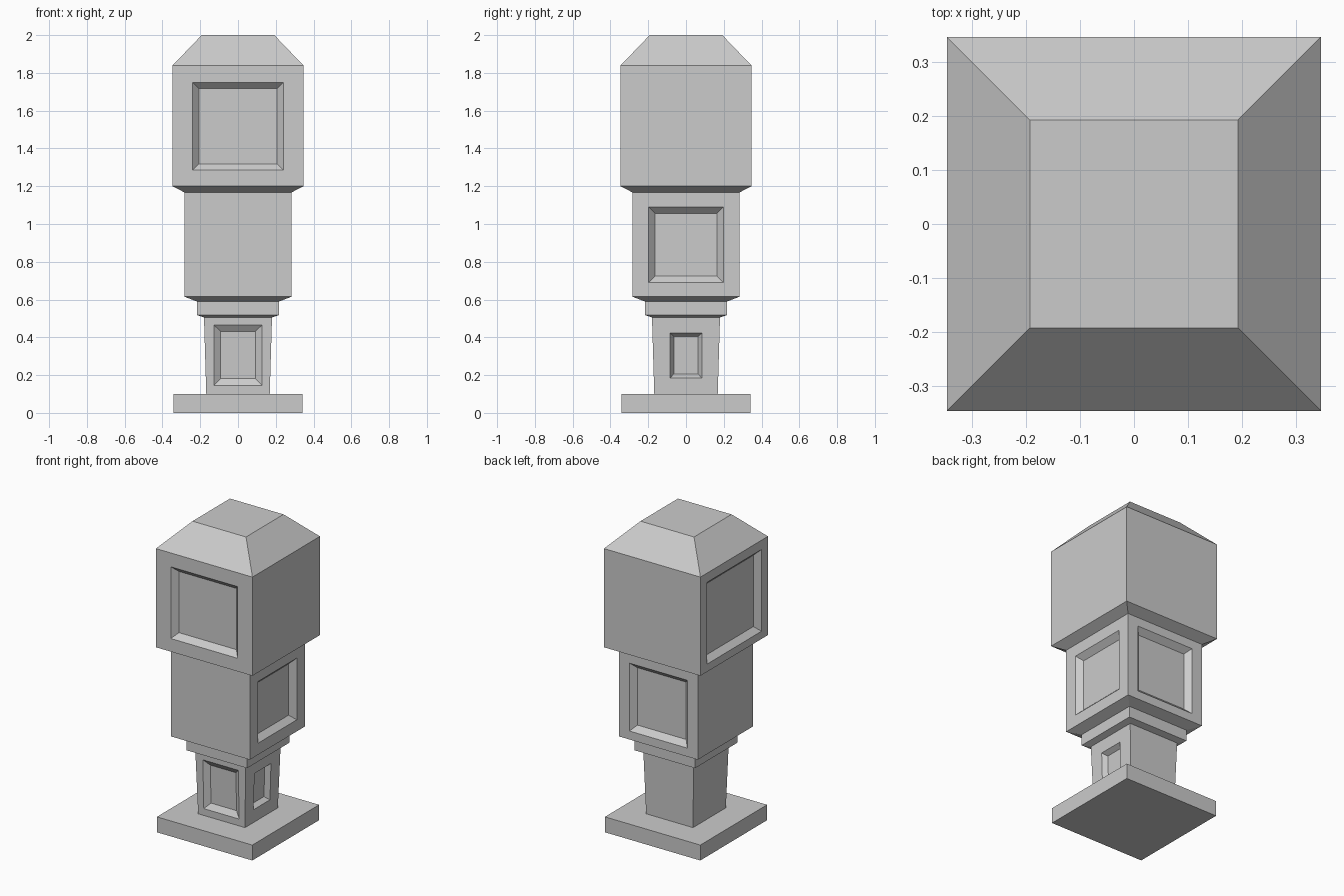
import bpy, bmesh
from mathutils import Vector

if "Cube" in bpy.data.objects:
    bpy.data.objects.remove(bpy.data.objects["Cube"])


def sink_panel(bm, face, half, z0, z1, inset, depth):
    """Cut a bevelled rectangular recess into one side face."""
    face.normal_update()
    n, c = face.normal.copy(), face.calc_center_median()
    axis = 0 if abs(n.x) > abs(n.y) else 1      # axis the face looks along
    u = 1 - axis
    bmesh.ops.inset_individual(bm, faces=[face], thickness=0.02)
    for v in face.verts:
        v.co[u] = half if v.co[u] > 0 else -half
        v.co.z = z1 if v.co.z > c.z else z0
        # stay on the (possibly slanted) plane of the wall
        v.co[axis] = c[axis] - (v.co.z - c.z) * n.z / n[axis]
    bm.normal_update()
    bmesh.ops.inset_individual(bm, faces=[face], thickness=inset, depth=-depth)


def square_part(name, profile, panels=(), bottom=False, top=False):
    """Square loft through (half width, z) rings, with optional panels.
    Panel: side, wall, half width, z low, z high, inset, depth."""
    bm = bmesh.new()
    corners = [(-1, -1), (1, -1), (1, 1), (-1, 1)]   # sides: front right back left
    rings = [[bm.verts.new((x * r, y * r, z)) for x, y in corners]
             for r, z in profile]
    walls = {}
    for w, (a, b) in enumerate(zip(rings, rings[1:])):
        for i, side in enumerate(("front", "right", "back", "left")):
            j = (i + 1) % 4
            walls[side, w] = bm.faces.new((a[i], a[j], b[j], b[i]))
    if bottom:
        bm.faces.new(rings[0][::-1])
    if top:
        bm.faces.new(rings[-1])
    for side, w, *spec in panels:
        sink_panel(bm, walls[side, w], *spec)
    me = bpy.data.meshes.new(name)
    bm.to_mesh(me)
    bm.free()
    ob = bpy.data.objects.new(name, me)
    bpy.context.collection.objects.link(ob)
    return ob


# Foot plate
square_part("base_plate", [(0.342, 0), (0.342, 0.10)], bottom=True, top=True)

# Slightly flared stem with two panels
square_part("stem", [(0.168, 0.10), (0.18, 0.505)],
            [("front", 0, 0.127, 0.145, 0.465, 0.05, 0.025),
             ("right", 0, 0.084, 0.185, 0.422, 0.028, 0.03)])

# Collar
square_part("collar", [(0.18, 0.505), (0.218, 0.518), (0.218, 0.59)])

# Middle block
square_part("middle_block", [(0.218, 0.59), (0.283, 0.615), (0.283, 1.167)],
            [("right", 1, 0.198, 0.69, 1.09, 0.048, 0.035),
             ("back", 1, 0.208, 0.67, 1.11, 0.048, 0.035)])

# Upper block with sloped cap
square_part("upper_block",
            [(0.283, 1.167), (0.346, 1.20), (0.346, 1.84), (0.192, 2.0)],
            [("front", 1, 0.24, 1.285, 1.75, 0.048, 0.035),
             ("left", 1, 0.28, 1.25, 1.78, 0.048, 0.035)], top=True)
